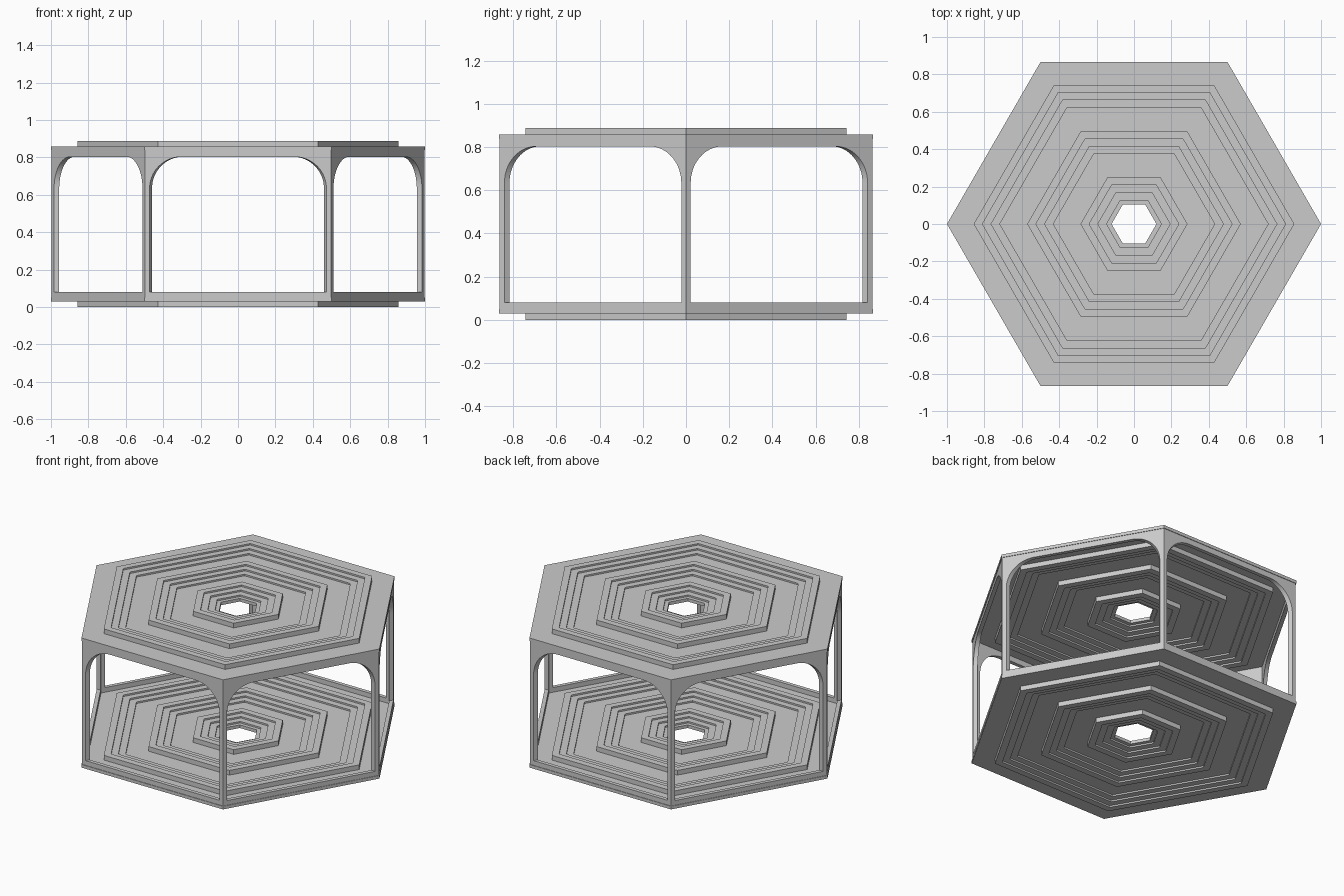
import bpy, bmesh
from math import sin, cos, pi, radians

if "Cube" in bpy.data.objects:
    bpy.data.objects.remove(bpy.data.objects["Cube"])

H = 0.888           # total height
PLATE_HALF = 0.01   # half thickness of the flat plate
RELIEF = 0.03       # height of the raised steps


def finish(name, bm):
    bmesh.ops.remove_doubles(bm, verts=bm.verts, dist=1e-5)
    bmesh.ops.recalc_face_normals(bm, faces=bm.faces)
    me = bpy.data.meshes.new(name)
    bm.to_mesh(me)
    bm.free()
    ob = bpy.data.objects.new(name, me)
    bpy.context.collection.objects.link(ob)
    return ob


def hex_lathe(name, profile, z0):
    """Sweep a closed (radius, z) profile around six corners."""
    bm = bmesh.new()
    rings = [[bm.verts.new((r * cos(i * pi / 3), r * sin(i * pi / 3), z0 + z))
              for r, z in profile] for i in range(6)]
    n = len(profile)
    for i in range(6):
        a, b = rings[i], rings[(i + 1) % 6]
        for j in range(n):
            k = (j + 1) % n
            bm.faces.new((a[j], b[j], b[k], a[k]))
    return finish(name, bm)


# Stepped plate: one tall step up, then three small steps down, three times
upper = [(1.0, PLATE_HALF)]
for start in (0.857, 0.571, 0.286):
    z = PLATE_HALF
    upper.append((start, z))
    z += RELIEF
    upper.append((start, z))
    for s in range(1, 4):
        r = start - s * 0.0465
        upper.append((r, z))
        z -= RELIEF / 3
        upper.append((r, z))
upper.append((0.12, PLATE_HALF))
profile = upper + [(r, -z) for r, z in reversed(upper)]
mid = PLATE_HALF + RELIEF
hex_lathe("bottom_plate", profile, mid)
hex_lathe("top_plate", profile, H - mid)

# Arched frame: six mitred panels with a rounded-top opening
R, K = 0.996, 0.972             # outer radius, inner scale
E = R / 2                       # half side length
Z0, Z1 = 0.045, 0.843           # frame ends, slightly inside the plates
W, SILL, HEAD, RAD = 0.473, 0.08, 0.803, 0.17
STEPS = 16

half = [(W, SILL, E, Z0)]       # opening u, z and outline u, z
for i in range(STEPS + 1):
    a = pi / 2 * i / STEPS
    u, z = W - RAD + RAD * cos(a), HEAD - RAD + RAD * sin(a)
    if i < STEPS / 2:
        half.append((u, z, E, z))
    elif i == STEPS // 2:
        half.append((u, z, E, Z1))
    else:
        half.append((u, z, u, Z1))
loop = half + [(-u, z, -ou, oz) for u, z, ou, oz in reversed(half)]

bm = bmesh.new()
apothem = R * cos(pi / 6)
for side in range(6):
    t = side * pi / 3 + pi / 6

    def point(u, z, k):
        x, y = apothem * k, u * k
        return bm.verts.new((x * cos(t) - y * sin(t), x * sin(t) + y * cos(t), z))

    cols = [(point(ou, oz, 1), point(u, z, 1), point(u, z, K), point(ou, oz, K))
            for u, z, ou, oz in loop]
    for i, c in enumerate(cols):
        d = cols[(i + 1) % len(cols)]
        for j in range(3):
            bm.faces.new((c[j], d[j], d[j + 1], c[j + 1]))
frame = finish("arched_frame", bm)
bpy.context.view_layer.objects.active = frame
frame.select_set(True)
bpy.ops.object.shade_smooth_by_angle(angle=radians(30))
